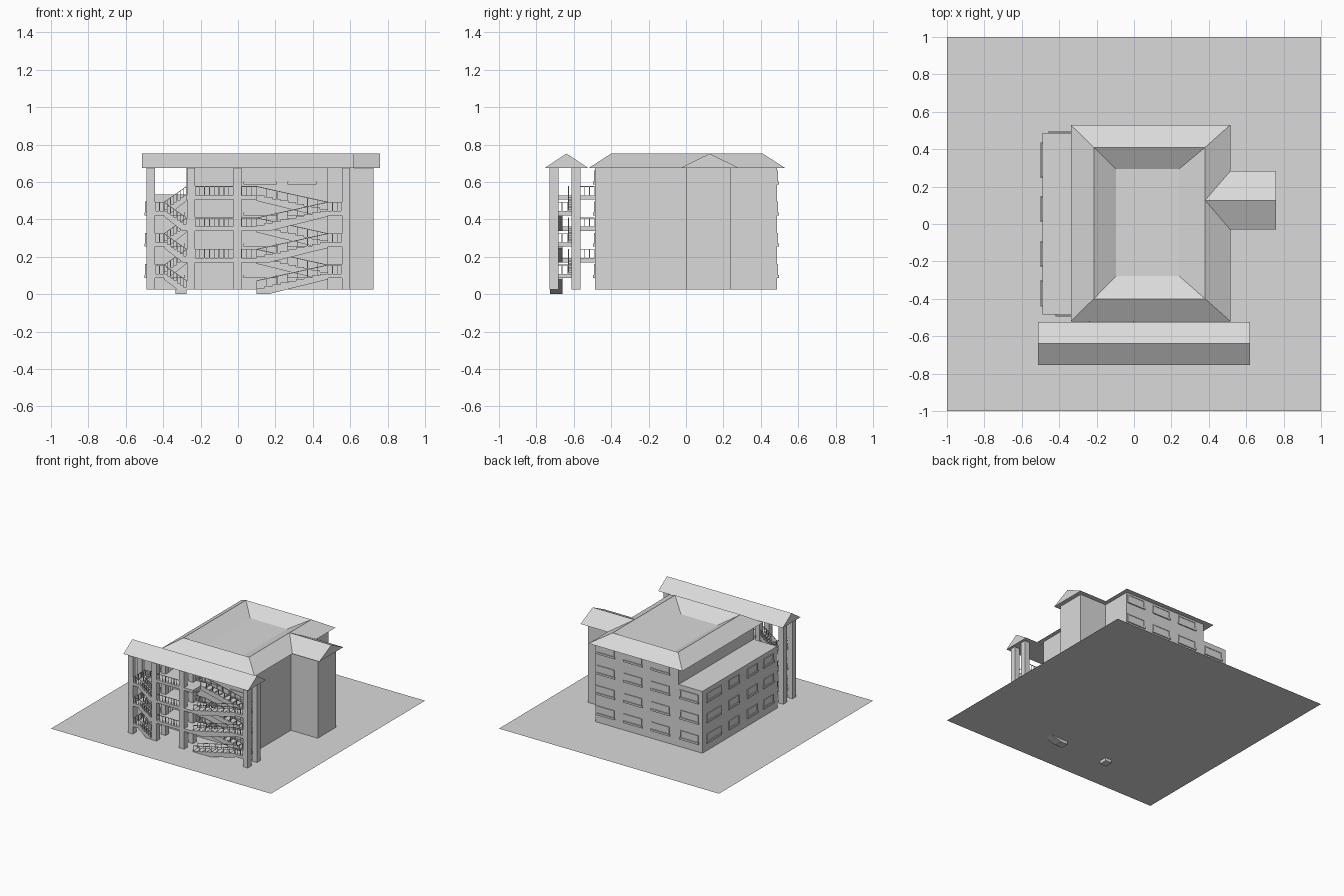
import bpy, bmesh
from mathutils import Vector

if "Cube" in bpy.data.objects:
    bpy.data.objects.remove(bpy.data.objects["Cube"])

mat = bpy.data.materials.new("light_grey")
mat.diffuse_color = (0.7, 0.7, 0.7, 1)
mat.use_nodes = True
mat.node_tree.nodes["Principled BSDF"].inputs["Base Color"].default_value = mat.diffuse_color

G = 0.025            # site level
EAVE, RIDGE = 0.675, 0.752
FLOOR = 0.168        # storey height


class Part:
    """Collects simple solids into one named object."""
    def __init__(self, name):
        self.name, self.bm = name, bmesh.new()

    def faces(self, pts, faces):
        v = [self.bm.verts.new(p) for p in pts]
        for f in faces:
            self.bm.faces.new([v[i] for i in f])

    def box(self, x0, x1, y0, y1, z0, z1):
        self.bar((x0, (y0 + y1) / 2, z0), (x1, (y0 + y1) / 2, z0), y1 - y0, z1 - z0)

    def bar(self, p, q, w, h):
        # bar from p to q (bottom line), w wide, h high, ends vertical
        p, q = Vector(p), Vector(q)
        d = q - p
        s = Vector((-d.y, d.x, 0)).normalized() * w / 2
        u = Vector((0, 0, h))
        self.faces([p - s, q - s, q + s, p + s, p - s + u, q - s + u, q + s + u, p + s + u],
                   [(3, 2, 1, 0), (4, 5, 6, 7), (0, 1, 5, 4), (1, 2, 6, 5), (2, 3, 7, 6), (3, 0, 4, 7)])

    def extrude_y(self, prof, y0, y1):
        n = len(prof)
        pts = [(x, y, z) for y in (y0, y1) for x, z in prof]
        self.faces(pts, [tuple(range(n)), tuple(range(2 * n - 1, n - 1, -1))] +
                   [(i, (i + 1) % n, n + (i + 1) % n, n + i) for i in range(n)])

    def rail(self, p, q, n):
        # thin posts with a handrail
        p, q = Vector(p), Vector(q)
        t, h = 0.004, 0.045
        for i in range(n + 1):
            c = p.lerp(q, i / n)
            self.box(c.x - t / 2, c.x + t / 2, c.y - t / 2, c.y + t / 2, c.z, c.z + h)
        u = Vector((0, 0, h))
        self.bar(p + u, q + u, t, t)

    def done(self, fix=True):
        if fix:
            bmesh.ops.recalc_face_normals(self.bm, faces=self.bm.faces)
        me = bpy.data.meshes.new(self.name)
        self.bm.to_mesh(me)
        self.bm.free()
        me.materials.append(mat)
        ob = bpy.data.objects.new(self.name, me)
        bpy.context.collection.objects.link(ob)


# Site plate (single sheet)
p = Part("site_plate")
p.faces([(-1, -1, G), (1, -1, G), (1, 1, G), (-1, 1, G)], [(0, 1, 2, 3)])
p.done(False)

# Building volumes
for name, b in {"main_block": (-0.275, 0.48, -0.487, 0.487, G, EAVE),
                "left_annex": (-0.49, -0.275, -0.485, 0.487, G, 0.533),
                "side_wing": (0.48, 0.725, 0.0, 0.24, G, EAVE)}.items():
    p = Part(name)
    p.box(*b)
    p.done()

# Main roof: hipped ring around a sunken flat
p = Part("main_roof")
rings = [(-0.338, 0.515, -0.52, 0.53, EAVE), (-0.215, 0.38, -0.40, 0.41, RIDGE),
         (-0.095, 0.24, -0.277, 0.293, EAVE + 0.005)]
pts = [c for x0, x1, y0, y1, z in rings
       for c in ((x0, y0, z), (x1, y0, z), (x1, y1, z), (x0, y1, z))]
p.faces(pts, [(3, 2, 1, 0), (8, 9, 10, 11)] +
        [(4 * r + i, 4 * r + (i + 1) % 4, 4 * r + 4 + (i + 1) % 4, 4 * r + 4 + i)
         for r in range(2) for i in range(4)])
p.done()


# Gabled roofs along x
def gable(name, x0, x1, y0, y1, ridge_x0):
    p = Part(name)
    ym = (y0 + y1) / 2
    p.faces([(x0, y0, EAVE), (x1, y0, EAVE), (x1, y1, EAVE), (x0, y1, EAVE),
             (ridge_x0, ym, RIDGE), (x1, ym, RIDGE)],
            [(3, 2, 1, 0), (0, 1, 5, 4), (2, 3, 4, 5), (1, 2, 5), (3, 0, 4)])
    p.done()


gable("wing_roof", 0.515, 0.76, -0.03, 0.283, 0.38)
gable("gallery_roof", -0.513, 0.62, -0.755, -0.523, -0.513)

# Windows: thin pane plate with raised frame and sill
win = Part("windows")


def window(axis, wall, sign, c, z, w, h=0.066):
    def plate(a0, a1, z0, z1, d):
        lo, hi = sorted((wall, wall + sign * d))
        if axis == "y":
            win.box(a0, a1, lo, hi, z0, z1)
        else:
            win.box(lo, hi, a0, a1, z0, z1)
    t, a, b = 0.008, c - w / 2, c + w / 2
    plate(a + t, b - t, z - h / 2 + t, z + h / 2 - t, 0.002)
    plate(a, b, z + h / 2 - t, z + h / 2, 0.006)
    plate(a - 0.005, b + 0.005, z - h / 2 - t, z - h / 2 + t, 0.009)
    plate(a, a + t, z - h / 2 + t, z + h / 2 - t, 0.006)
    plate(b - t, b, z - h / 2 + t, z + h / 2 - t, 0.006)


for r in range(4):
    z = 0.128 + r * 0.167
    for x in (0.39, 0.14, -0.11):
        window("y", 0.487, 1, x, z, 0.165)
    window("y", -0.487, -1, 0.118, z, 0.165)
    window("y", -0.487, -1, 0.343, z, 0.145)
    if r < 3:
        window("y", 0.487, 1, -0.37, z, 0.165)
        window("y", -0.485, -1, -0.352, z, 0.125)
        for y, w in ((0.34, 0.18), (0.08, 0.13), (-0.16, 0.13), (-0.37, 0.13)):
            window("x", -0.49, -1, y, z, w)
win.done()

# Gallery columns
p = Part("gallery_columns")
for x in (-0.467, -0.252, -0.002, 0.577):
    for y in (-0.706, -0.588):
        p.box(x - 0.022, x + 0.022, y - 0.023, y + 0.023, G, EAVE)
p.done()

# Gallery decks, landings, stairs and railings
deck, stair, rail = Part("gallery_decks"), Part("stair_flights"), Part("railings")
Y0, Y1 = -0.727, -0.567
TH = 0.023
LANES = ((-0.727, -0.66), (-0.632, -0.567))     # front lane, back lane


def flight(x0, z0, x1, z1, lane, n, drop):
    dx, dz = (x1 - x0) / n, (z1 - z0) / n
    prof = [(x0, z0 - TH), (x0, z0)]
    for i in range(n):
        prof += [(x0 + i * dx, z0 + (i + 1) * dz), (x0 + (i + 1) * dx, z0 + (i + 1) * dz)]
    prof += [(x1, z1 - drop), (x0 + (x1 - x0) * drop / (z1 - z0) * 0.5, z0 - TH)]
    stair.extrude_y(prof[1:] + prof[:1], *lane)
    for y in (lane[0] + 0.004, lane[1] - 0.004):
        rail.rail((x0, y, z0), (x1, y, z1), 7)


for k in range(3):
    lo = G + k * FLOOR
    mid, top = lo + FLOOR / 2, lo + FLOOR
    # floor deck and bridge to the building
    deck.box(-0.275, 0.10, Y0, Y1, top - TH, top)
    deck.box(-0.24, 0.0, Y1, -0.486, top - TH, top)
    rail.rail((-0.23, Y0 + 0.004, top), (-0.024, Y0 + 0.004, top), 8)
    rail.rail((0.02, Y1 - 0.004, top), (0.10, Y1 - 0.004, top), 3)
    for x in (-0.236, -0.004):
        rail.rail((x, Y1, top), (x, -0.49, top), 3)
    # half landings
    deck.box(0.48, 0.56, Y0, Y1, mid - TH, mid)
    deck.box(-0.45, -0.395, Y0, Y1, mid - TH, mid)
    for x in (0.553, -0.441):
        rail.rail((x, Y0, mid), (x, Y1, mid), 5)
    for y in (Y0 + 0.004, Y1 - 0.004):
        rail.rail((0.48, y, mid), (0.555, y, mid), 3)
        rail.rail((-0.445, y, mid), (-0.395, y, mid), 2)
    # long right stair and short left stair
    base = G
    flight(0.10, lo, 0.48, mid, LANES[0], 9, 0.03)
    flight(0.48, mid, 0.10, top, LANES[1], 9, 0.03)
    flight(-0.275, lo, -0.395, mid, LANES[0], 7, 0.03)
    flight(-0.395, mid, -0.275, top, LANES[1], 7, 0.03)
# stair footings reaching just below the site level
stair.box(0.10, 0.16, *LANES[0], 0.0, G)
stair.box(-0.335, -0.275, *LANES[0], 0.0, G)
for q in (deck, stair, rail):
    q.done()
